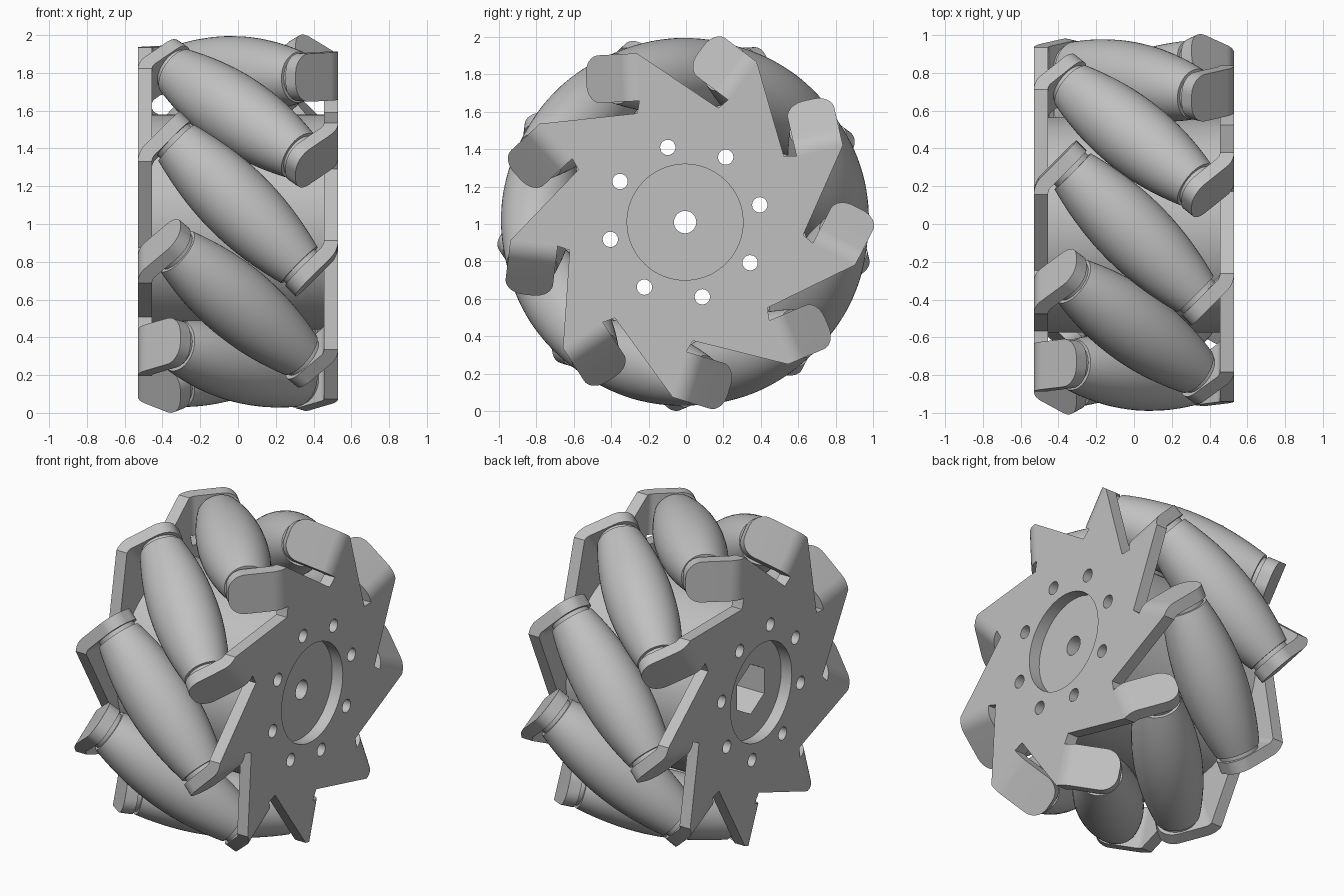
import bpy, math
from math import sin, cos, pi, radians, sqrt
from mathutils import Matrix, Vector

if "Cube" in bpy.data.objects:
    bpy.data.objects.remove(bpy.data.objects["Cube"], do_unlink=True)

COUNT = 9            # rollers around the wheel
PITCH = 2 * pi / COUNT
START = radians(13)  # angle of the first roller
CENTRE = Vector((0, -0.005, 1.01))
RADIUS, AXIS = 0.985, 0.785      # wheel radius, distance of roller axes
FACE, THICK = 0.53, 0.075        # outer plate face and sheet thickness
H = sqrt(0.5)

grey = bpy.data.materials.new("plain_grey")
grey.use_nodes = True
grey.diffuse_color = (0.53, 0.53, 0.53, 1)
grey.node_tree.nodes["Principled BSDF"].inputs["Base Color"].default_value = grey.diffuse_color
parts = []


def loft(name, rings):
    """Closed skin through rings of equal point count, capped at both ends."""
    n = len(rings[0])
    faces = [tuple(range(n)), tuple(range((len(rings) - 1) * n, len(rings) * n))]
    for k in range(len(rings) - 1):
        for i in range(n):
            j = (i + 1) % n
            faces.append((k * n + i, k * n + j, k * n + n + j, k * n + n + i))
    mesh = bpy.data.meshes.new(name)
    mesh.from_pydata([p for ring in rings for p in ring], [], faces)
    import bmesh
    bm = bmesh.new()
    bm.from_mesh(mesh)
    bmesh.ops.recalc_face_normals(bm, faces=bm.faces)
    bm.to_mesh(mesh)
    bm.free()
    mesh.materials.append(grey)
    return mesh


def prism(name, outline, x0, x1):
    return loft(name, [[(x, a, b) for a, b in outline] for x in (x0, x1)])


def circle(r, n=48, y=0, z=0, turn=0):
    return [(y + r * cos(turn + 2 * pi * i / n), z + r * sin(turn + 2 * pi * i / n)) for i in range(n)]


def frame(k, side=1):
    """Local axes: outward along the axle, radial, tangential."""
    a = START + k * PITCH
    m = Matrix(((side, 0, 0), (0, cos(a), -side * sin(a)), (0, sin(a), side * cos(a))))
    return Matrix.Translation(CENTRE) @ m.to_4x4()


def place(name, mesh, matrix):
    ob = bpy.data.objects.new(name, mesh)
    bpy.context.scene.collection.objects.link(ob)
    ob.matrix_world = matrix
    parts.append(ob)
    return ob


def cut(mesh, cutters):
    """Return the mesh with every cutter subtracted."""
    body = bpy.data.objects.new("body", mesh)
    helpers = [body]
    bpy.context.scene.collection.objects.link(body)
    for c in cutters:
        tool = bpy.data.objects.new("cutter", c)
        tool.hide_render = True
        bpy.context.scene.collection.objects.link(tool)
        helpers.append(tool)
        mod = body.modifiers.new("cut", "BOOLEAN")
        mod.operation, mod.solver, mod.object = "DIFFERENCE", "EXACT", tool
    bpy.context.view_layer.update()
    result = bpy.data.meshes.new_from_object(body.evaluated_get(bpy.context.evaluated_depsgraph_get()))
    for ob in helpers:
        bpy.data.objects.remove(ob, do_unlink=True)
    return result


def bolt_holes():
    return [prism("hole", circle(0.041, 24, 0.41 * cos(i * pi / 4), 0.41 * sin(i * pi / 4)), -1, 1)
            for i in range(8)]


# Hub drum with bolt holes, axle hole and hexagonal socket
BACK = FACE - THICK
drum = prism("hub_drum", circle(0.57, 96), -BACK, BACK)
socket = prism("socket", circle(0.16, 6, turn=radians(17)), -1, 0.3)
axle = prism("axle", circle(0.06, 32), -1, 1)
place("hub_drum", cut(drum, bolt_holes() + [socket, axle]), frame(0))

# Saw-toothed side plates
IN, OUT, BEND = 0.66, 0.915, 0.21
outline = []
for k in range(COUNT):
    c, s = cos(k * PITCH), sin(k * PITCH)
    for r, t in ((OUT, BEND), (IN, BEND), (0.594, 0.225)):
        outline.append((r * c - t * s, r * s + t * c))
plate = cut(prism("side_plate", outline, BACK, FACE),
            bolt_holes() + [prism("recess", circle(0.31, 64), -1, 1)])

# Bent tab: arc out of the plate, then a flat tongue with a rounded tip
ARC, LENGTH, ROUND = 0.13, 0.264, 0.1
mid, half = (IN + OUT) / 2, (OUT - IN) / 2
stations = []
for i in range(9):
    a = i * pi / 32
    stations.append((FACE - ARC + ARC * cos(a), BEND + ARC * sin(a), a, half))
bx, bt = stations[-1][:2]
for i in range(11):
    a = i * pi / 20
    run = LENGTH - ROUND + ROUND * sin(a)
    stations.append((bx - run * H, bt + run * H, pi / 4, half - ROUND + ROUND * cos(a)))
rings = []
for x, t, a, w in stations:
    xi, ti = x - THICK * cos(a), t - THICK * sin(a)
    rings.append([(x, mid - w, t), (x, mid + w, t), (xi, mid + w, ti), (xi, mid - w, ti)])
tab = loft("roller_tab", rings)


# Barrel roller and its end collars, turned about the slanted axis
def turned(name, profile, n=48):
    return loft(name, [[(s * H + b * H, AXIS + a, s * H - b * H) for a, b in circle(r, n)]
                       for s, r in profile])


LONG = 0.46
barrel = []
for i in range(25):
    s = LONG * (i / 12 - 1)
    barrel.append((s, RADIUS - sqrt(AXIS ** 2 + s * s / 2)))
roller = turned("roller", barrel)
collar = turned("roller_collar", [(LONG - 0.01, 0.118), (0.49, 0.118)])

for side, label in ((1, "left"), (-1, "right")):
    place(label + "_side_plate", plate, frame(0, side))
    for k in range(COUNT):
        place(f"{label}_roller_tab_{k + 1}", tab, frame(k, side))
        place(f"{label}_roller_collar_{k + 1}", collar, frame(k, side))
for k in range(COUNT):
    place(f"roller_{k + 1}", roller, frame(k))

# Smooth curved surfaces, keep edges sharp
bpy.ops.object.select_all(action="DESELECT")
for ob in parts:
    ob.select_set(True)
bpy.context.view_layer.objects.active = parts[0]
bpy.ops.object.shade_smooth_by_angle(angle=radians(30))
